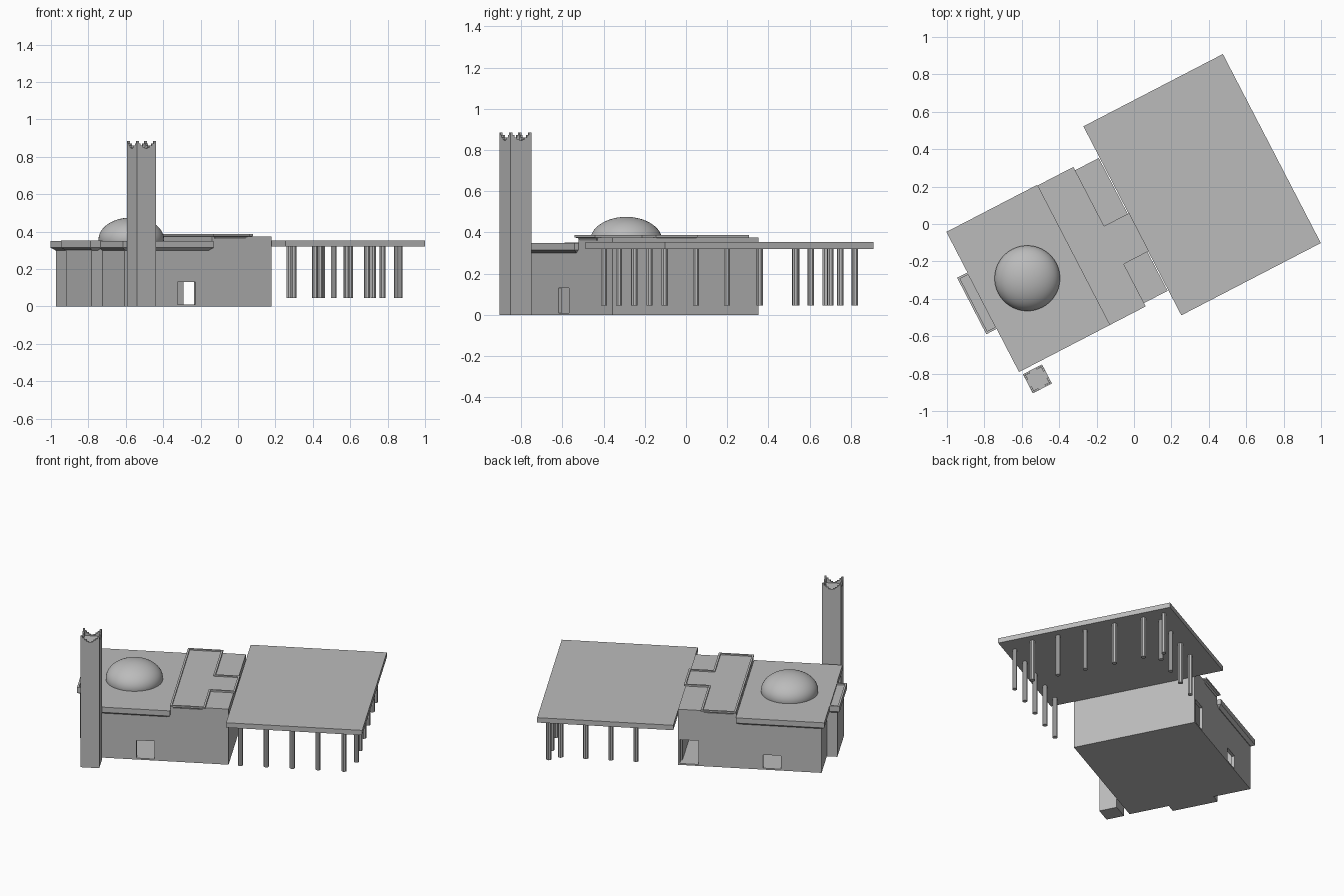
import bpy
import bmesh
from math import radians
from mathutils import Matrix

cube = bpy.data.objects.get("Cube")
if cube:
    bpy.data.objects.remove(cube)

TURN = Matrix.Rotation(radians(27.4), 4, 'Z')   # the whole site is turned on plan

stone = bpy.data.materials.new("grey_stone")
stone.use_nodes = True
GREY = (0.5, 0.5, 0.5, 1)
stone.diffuse_color = GREY
stone.node_tree.nodes["Principled BSDF"].inputs["Base Color"].default_value = GREY


def finish(name, bm, place=Matrix()):
    bmesh.ops.recalc_face_normals(bm, faces=bm.faces)
    mesh = bpy.data.meshes.new(name)
    bm.to_mesh(mesh)
    bm.free()
    mesh.materials.append(stone)
    ob = bpy.data.objects.new(name, mesh)
    bpy.context.collection.objects.link(ob)
    ob.matrix_world = TURN @ place
    return ob


def loft(name, rings, place=Matrix()):
    """Join matching outlines, each a (points, height) pair, and cap both ends."""
    bm = bmesh.new()
    loops = [[bm.verts.new((x, y, z)) for x, y in pts] for pts, z in rings]
    n = len(loops[0])
    for a, b in zip(loops, loops[1:]):
        for i in range(n):
            j = (i + 1) % n
            bm.faces.new((a[i], a[j], b[j], b[i]))
    bm.faces.new(loops[0][::-1])
    bm.faces.new(loops[-1])
    return finish(name, bm, place)


def rect(x0, x1, y0, y1, d=0):
    return [(x0 + d, y0 + d), (x1 - d, y0 + d), (x1 - d, y1 - d), (x0 + d, y1 - d)]


def box(name, x0, x1, y0, y1, z0, z1):
    r = rect(x0, x1, y0, y1)
    return loft(name, [(r, z0), (r, z1)])


def cut(target, cutter):
    mod = target.modifiers.new(cutter.name, 'BOOLEAN')
    mod.operation = 'DIFFERENCE'
    mod.solver = 'EXACT'
    mod.object = cutter
    cutter.hide_render = True
    cutter.hide_viewport = True
    cutter.display_type = 'WIRE'


# Hall: stepped profile run front to back, hollow, with doorways
SIDE = Matrix.Rotation(radians(90), 4, 'X')      # profile height becomes z
profile = [(-.89, 0), (-.005, 0), (-.005, .375), (-.364, .375), (-.364, .33), (-.89, .33)]
hall = loft("hall_walls", [(profile, -.4), (profile, .4)], SIDE)
cut(hall, box("hall_cavity_cutter", -.87, -.025, -.38, .38, .01, .3))
cut(hall, box("front_door_cutter", -.573, -.463, -.45, -.35, .01, .13))
cut(hall, box("back_door_cutter", -.64, -.53, .35, .45, .01, .1))
cut(hall, box("porch_door_cutter", -.13, -.015, .35, .45, .01, .17))

# Low roof with a splayed cornice
roof = (-.91, -.364, -.42, .424)
loft("low_roof", [(rect(*roof, .02), .3), (rect(*roof), .315), (rect(*roof), .35)])


# Raised T-shaped roof with a rim
def tee(d):
    return [(-.364 + d, -.42 + d), (-.147 - d, -.42 + d), (-.147 - d, -.165 + d),
            (.004 - d, -.165 + d), (.004 - d, .064 - d), (-.147 - d, .064 - d),
            (-.147 - d, .42 - d), (-.364 + d, .42 - d)]


loft("raised_roof", [(tee(.018), .36), (tee(.012), .372), (tee(0), .376), (tee(0), .387),
                     (tee(.012), .387), (tee(.012), .379)])

# Niche projecting from the end wall, with its own rimmed cap
box("niche_walls", -.955, -.885, -.14, .157, 0, .31)
cap = (-.972, -.9, -.16, .18)
loft("niche_cap", [(rect(*cap, .018), .3), (rect(*cap), .315), (rect(*cap), .352),
                   (rect(*cap, .012), .352), (rect(*cap, .012), .342)])

# Squat dome
bm = bmesh.new()
bmesh.ops.create_uvsphere(bm, u_segments=48, v_segments=32, radius=.175)
bmesh.ops.bisect_plane(bm, geom=bm.verts[:] + bm.edges[:] + bm.faces[:],
                       plane_co=(0, 0, -.02), plane_no=(0, 0, -1), clear_outer=True)
for f in bm.faces:
    f.smooth = True
finish("dome", bm, Matrix.Translation((-.64, .005, .36)) @ Matrix.Diagonal((1, 1, .66, 1)))

# Tower with a crown of four stepped, dipping walls
TX, TY, H = -.8395, -.4975, .0575
box("tower_shaft", TX - H, TX + H, TY - H, TY + H, 0, .842)
half = [(H, .885), (.046, .885), (.046, .872), (.034, .872), (.034, .86),
        (.02, .86), (.02, .85), (.008, .85), (.008, .845)]
crown = [(-H, .84), (H, .84)] + half + [(-x, z) for x, z in reversed(half)]
for i in range(4):
    place = Matrix.Translation((TX, TY, 0)) @ Matrix.Rotation(radians(90 * i), 4, 'Z') @ SIDE
    loft("tower_crown_wall", [(crown, H - .012), (crown, H)], place)

# Open canopy and its columns along three sides
box("canopy_roof", 0, .84, -.55, .588, .32, .353)
spots = [(.72 - .16 * i, -.49) for i in range(5)]
spots += [(.71 - .155 * i, .475) for i in range(4)]
spots += [(.777, v) for v in (-.348, -.179, 0, .195, .386, .52)]
for x, y in spots:
    bm = bmesh.new()
    bmesh.ops.create_cone(bm, cap_ends=True, segments=8, radius1=.016, radius2=.016, depth=.28)
    finish("canopy_column", bm, Matrix.Translation((x, y, .185)))
